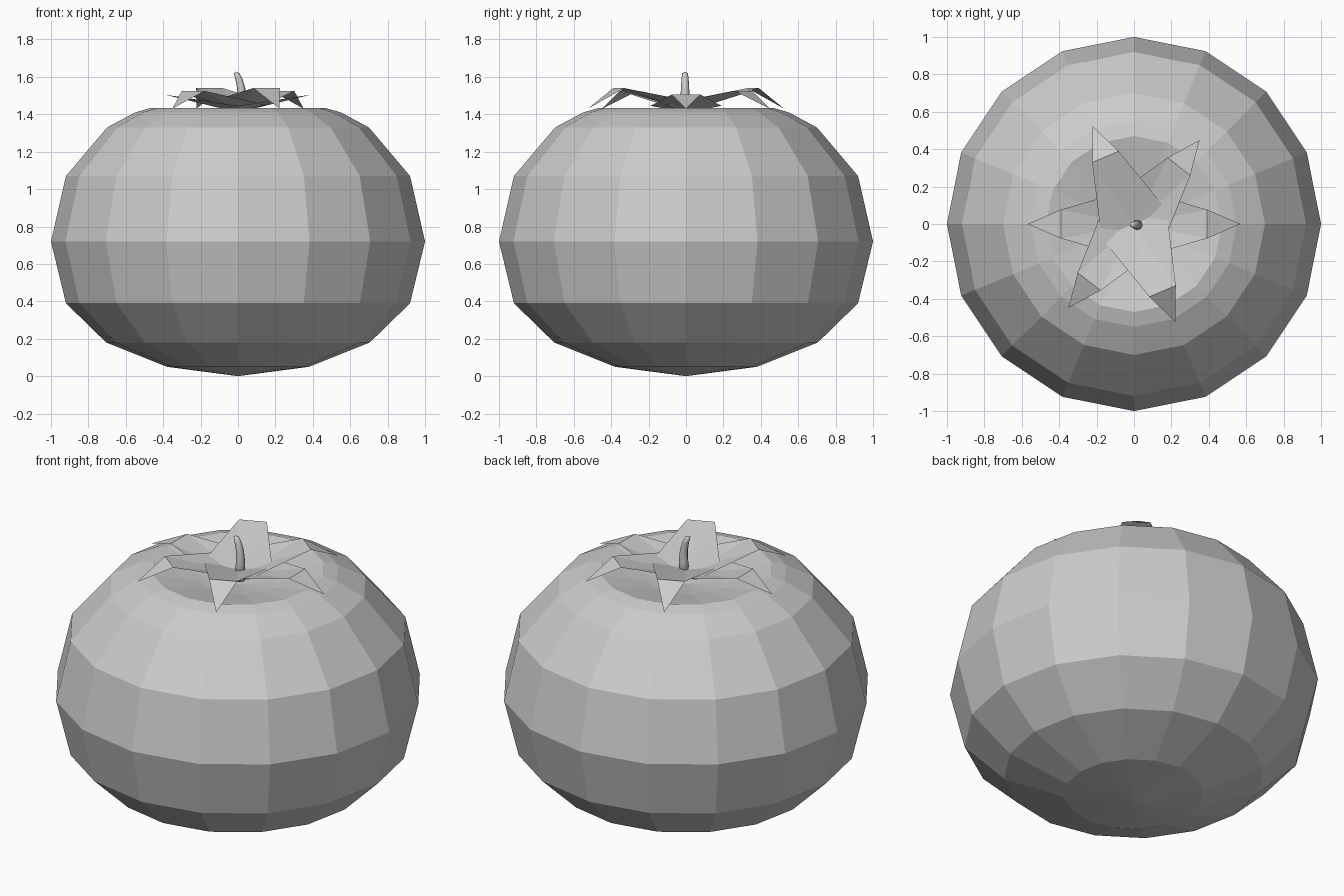
import bpy, bmesh
from math import cos, sin, pi, radians
from mathutils import Vector

cube = bpy.data.objects.get("Cube")
if cube:
    bpy.data.objects.remove(cube, do_unlink=True)

# Single matte colour
grey = bpy.data.materials.new("light grey")
grey.use_nodes = True
colour = (0.6, 0.6, 0.6, 1)
grey.diffuse_color = colour
grey.node_tree.nodes["Principled BSDF"].inputs["Base Color"].default_value = colour


def finish(name, bm, fix_normals=True):
    if fix_normals:
        bmesh.ops.recalc_face_normals(bm, faces=bm.faces)
    mesh = bpy.data.meshes.new(name)
    bm.to_mesh(mesh)
    bm.free()
    mesh.materials.append(grey)
    obj = bpy.data.objects.new(name, mesh)
    bpy.context.collection.objects.link(obj)
    return obj


def skin(name, rings, start, end):
    """Join rings of points with quads and close both ends with fans."""
    bm = bmesh.new()
    loops = [[bm.verts.new(p) for p in ring] for ring in rings]
    n = len(loops[0])
    for a, b in zip(loops, loops[1:]):
        for i in range(n):
            j = (i + 1) % n
            bm.faces.new((a[i], a[j], b[j], b[i]))
    for loop, tip in ((loops[0], start), (loops[-1], end)):
        apex = bm.verts.new(tip)
        for i in range(n):
            bm.faces.new((loop[i], loop[(i + 1) % n], apex))
    return finish(name, bm)


def circle(x, y, z, r, n):
    return [(x + r * cos(2 * pi * i / n), y + r * sin(2 * pi * i / n), z)
            for i in range(n)]


# Faceted fruit with a dimple on top: (radius, height)
profile = [(.38, .05), (.705, .18), (.92, .39), (1, .72), (.92, 1.07),
           (.70, 1.33), (.55, 1.41), (.47, 1.433), (.37, 1.41), (.2, 1.37)]
skin("fruit", [circle(0, 0, z, r, 16) for r, z in profile],
     (0, 0, 0), (0, 0, 1.34))

# Three crossing leaf strips, each with two pointed ends folded down
for name, angle, fold_z, mid_z in (("lower_leaves", 0, 1.505, 1.41),
                                   ("middle_leaves", 52, 1.525, 1.415),
                                   ("upper_leaves", 113, 1.54, 1.425)):
    out = Vector((cos(radians(angle)), sin(radians(angle)), 0))
    side = Vector((-out.y, out.x, 0))
    bm = bmesh.new()

    def point(u, v, z):
        return bm.verts.new(out * u + side * v + Vector((0, 0, z)))

    mid = [point(0, s * .19, mid_z + .035) for s in (-1, 1)]
    centre = point(0, 0, mid_z)
    for end in (-1, 1):
        fold = [point(end * .39, s * .077, fold_z) for s in (-1, 1)]
        tip = point(end * .57, 0, 1.43)
        faces = [(mid[0], fold[0], centre), (centre, fold[0], fold[1]),
                 (centre, fold[1], mid[1]), (fold[0], tip, fold[1])]
        for f in faces:
            bm.faces.new(f if end > 0 else f[::-1])
    finish(name, bm, False)

# Slim curved stalk: (x, height, radius)
path = [(.015, 1.37, .03), (.02, 1.47, .026), (.017, 1.54, .022),
        (.005, 1.59, .019), (-.008, 1.62, .015)]
stalk = skin("stalk", [circle(x, -.005, z, r, 8) for x, z, r in path],
             (.015, -.005, 1.37), (-.012, -.005, 1.628))
stalk.data.shade_smooth()
